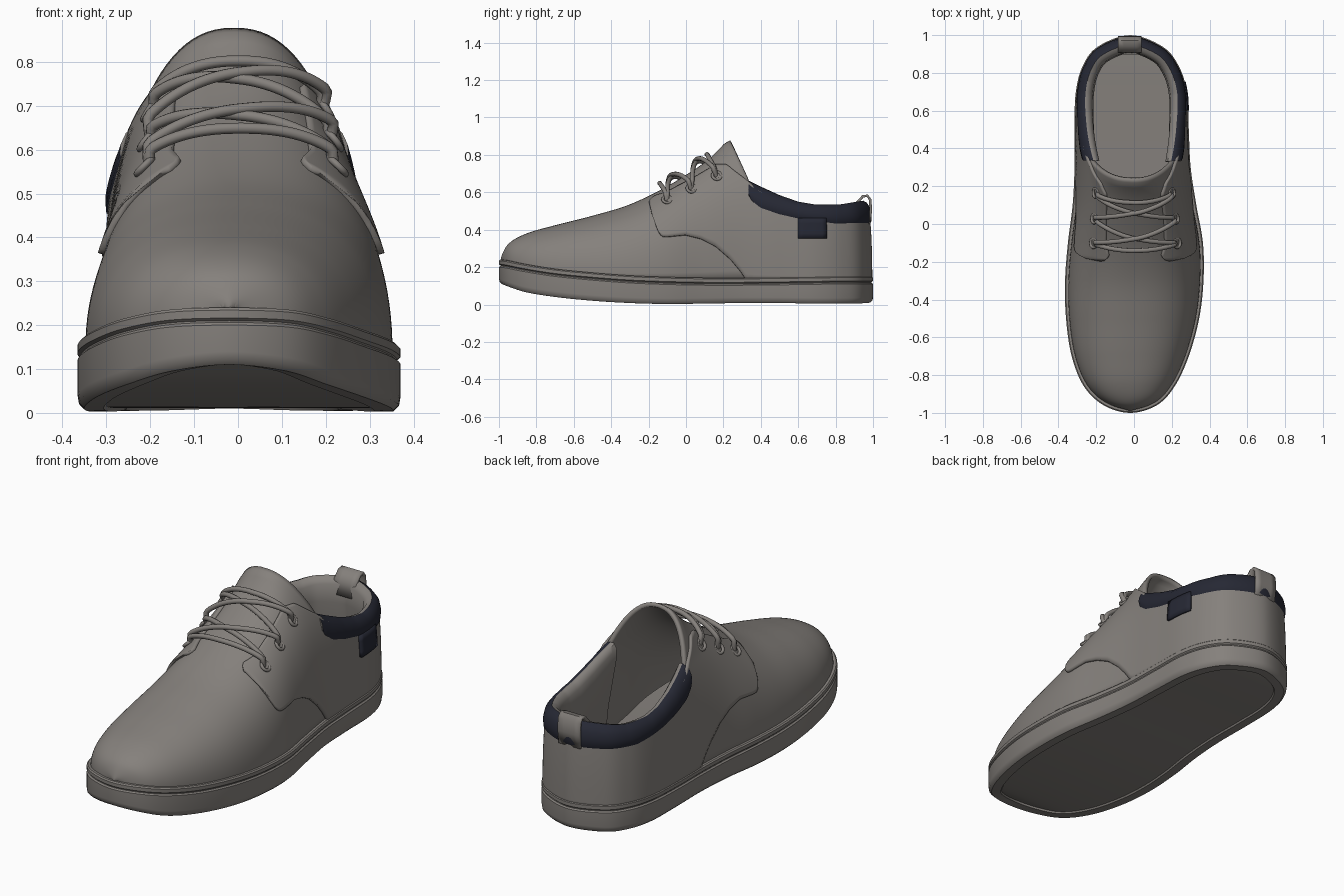
import bpy, math
from mathutils import Vector

if "Cube" in bpy.data.objects:
    bpy.data.objects.remove(bpy.data.objects["Cube"])

def material(name, rgb):
    m = bpy.data.materials.new(name)
    m.diffuse_color = (*rgb, 1)
    m.use_nodes = True
    m.node_tree.nodes["Principled BSDF"].inputs["Base Color"].default_value = m.diffuse_color
    return m

GREY = material("warm_grey", (0.235, 0.218, 0.202))
NAVY = material("dark_navy", (0.019, 0.021, 0.034))

# Stations toe to heel: y, left x, right x, crown height, sole bottom, sole top
ROWS = [(-1, -.02, -.02, .25, .11, .24), (-.96, -.16, .12, .325, .095, .235),
        (-.86, -.265, .215, .38, .065, .215), (-.7, -.33, .29, .425, .04, .19),
        (-.5, -.36, .345, .475, .02, .17), (-.3, -.365, .368, .535, .008, .155),
        (-.1, -.35, .365, .63, .003, .147), (.1, -.325, .33, .75, .005, .143),
        (.3, -.315, .30, .86, .008, .143), (.5, -.316, .29, .95, .008, .145),
        (.7, -.308, .28, 1.05, .005, .148), (.84, -.27, .235, 1.15, .005, .15),
        (.94, -.19, .15, 1.2, .006, .15), (1, -.02, -.02, 1.2, .01, .15)]
LAST = len(ROWS) - 1
flip = lambda r: (r[0], r[2], r[1], *r[3:])
PAD = [flip(ROWS[1])] + ROWS + [flip(ROWS[-2])]
EXP = 2.3

def station(u):
    """Catmull-Rom interpolation of the station table."""
    u = min(max(u, 0), LAST)
    i = min(int(u), LAST - 1)
    t = u - i
    return [0.5 * (2*b + (c-a)*t + (2*a-5*b+4*c-d)*t*t + (3*b-a-3*c+d)*t**3)
            for a, b, c, d in zip(*PAD[i:i+4])]

def u_at(y):
    lo, hi = 0, LAST
    for _ in range(30):
        mid = (lo + hi) / 2
        lo, hi = (mid, hi) if station(mid)[0] < y else (lo, mid)
    return lo

def table(pts, y):
    if y <= pts[0][0]:
        return pts[0][1]
    for (a, p), (b, q) in zip(pts, pts[1:]):
        if y <= b:
            return p + (q - p) * (y - a) / (b - a)
    return pts[-1][1]

def outline(u, side, off=0):
    """Plan point of the sole edge and its outward direction."""
    k = 2 if side > 0 else 1
    s, a, b = station(u), station(u - .02), station(u + .02)
    n = Vector(((b[0] - a[0]) * side, -(b[k] - a[k]) * side, 0)).normalized()
    return Vector((s[k], s[0], 0)) + n * off, n

def theta(u, z):
    s = station(u)
    z0 = s[5] - .02
    rel = min(max((z - z0) / (s[3] - z0), 0), 1)
    return math.asin(rel ** (EXP / 2))

def skin(u, side, th, off=0, flat=False):
    """Point and normal on the upper: th runs from the sole edge (0) to the crown."""
    s = station(u)
    base, n = outline(u, side, -.018)
    spine = Vector(((s[1] + s[2]) / 2, min(base.y, .6), 0))
    f = max(math.cos(th), 0) ** (2 / EXP)
    rel = math.sin(th) ** (2 / EXP)
    z0 = s[5] - .02
    p = spine + (base - spine) * f
    p.z = z0 + (s[3] - z0) * rel
    gx = f ** (EXP - 1) / max((base - spine).length, .01)
    gz = rel ** (EXP - 1) / max(s[3] - z0, .01)
    nv = Vector((n.x * gx, n.y * gx, gz)).normalized()
    if p.z > .66 and s[0] < .36:          # tongue end slants forward
        p.y -= (p.z - .66) * .45 * min(max((s[0] - .05) / .25, 0), 1)
    return p + (n if flat else nv) * off, nv

def build(name, verts, faces, mat=GREY, thick=0, merge=False):
    me = bpy.data.meshes.new(name)
    me.from_pydata([tuple(v) for v in verts], [], faces)
    me.materials.append(mat)
    me.shade_smooth()
    me.set_sharp_from_angle(angle=math.radians(40))
    ob = bpy.data.objects.new(name, me)
    bpy.context.collection.objects.link(ob)
    if merge:
        ob.modifiers.new("weld", 'WELD').merge_threshold = .0015
    if thick:
        m = ob.modifiers.new("thickness", 'SOLIDIFY')
        m.thickness, m.offset = thick, 0
    return ob

def grid(name, rows, closed=False, extra=(), **kw):
    m, n = len(rows[0]), len(rows)
    faces = [(i*m+j, (i+1) % n*m+j, (i+1) % n*m+j+1, i*m+j+1)
             for i in range(n if closed else n - 1) for j in range(m - 1)]
    return build(name, [p for r in rows for p in r], faces + list(extra), **kw)

def span(a, b, n):
    return [a + (b - a) * i / n for i in range(n + 1)]

def around(u0, n):
    """Columns from the right side round the heel to the left side."""
    us = span(u0, LAST, n)
    return [(u, 1) for u in us] + [(u, -1) for u in us[-2::-1]]

# Sole: moulded profile swept round the outline, flat tread recessed below
N = 90
us = span(0, LAST, N)
loop = [(u, 1) for u in us] + [(u, -1) for u in us[-2:0:-1]]

def sole_column(u, side):
    s = station(u)
    b, t = s[4], s[5]
    prof = [(-.065, b + .008), (-.06, b), (-.015, b), (-.003, b + .012), (0, b + .03),
            (0, t - .04), (-.007, t - .034), (-.007, t - .03), (0, t - .024),
            (0, t - .006), (-.006, t), (-.04, t)]
    return [outline(u, side, o)[0] + Vector((0, 0, z)) for o, z in prof]

def caps(m, j):
    """Strip of quads joining the right and left halves of a loop."""
    total, out = 2 * N, []
    for i in range(N):
        a, b, c, d = i, i + 1, (total - i - 1) % total, (total - i) % total
        f = list(dict.fromkeys([a, d, c, b]))
        if len(f) > 2:
            out.append([k * m + j for k in f])
    return out

grid("sole", [sole_column(u, s) for u, s in loop], closed=True, extra=caps(12, 0))

# Insole
build("insole", [outline(u, s, -.06)[0] + Vector((0, 0, station(u)[5] + .03)) for u, s in loop],
      [f[::-1] for f in caps(1, 0)])

# Vamp and tongue: arched sections from toe to opening
rows = []
for u in span(0, u_at(.34), 80):
    rows.append([skin(u, 1 if a >= 0 else -1, math.pi/2 - abs(a), -.01)[0]
                 for a in span(-math.pi/2, math.pi/2, 56)])
grid("vamp_and_tongue", rows, thick=.02, merge=True)

# Quarters: raised panel from the lace facing round the heel
LOW = [(-.19, .54), (-.18, .48), (-.155, .40), (-.13, .362), (-.1, .36), (0, .37),
       (.08, .35), (.16, .31), (.24, .24), (.29, .18), (.33, .12)]
HIGH = [(-.19, .55), (-.17, .57), (-.1, .593), (0, .645), (.1, .70), (.18, .742), (.25, .745),
        (.34, .65), (.5, .57), (.7, .51), (.9, .51), (1, .53)]
rows = []
for u, s in around(u_at(-.19), 110):
    y = station(u)[0]
    lo, hi = theta(u, table(LOW, y)), theta(u, table(HIGH, y) - (.02 if y > .36 else 0))
    rows.append([skin(u, s, t, .004)[0] for t in span(lo, hi, 22)])
grid("quarters", rows, thick=.02)

# Padded collar: navy outside, grey lining rolled inside down to the insole
EDGE = [(.33, .59), (.35, .55), (.4, .51), (.5, .477), (.6, .455), (.8, .428), (1, .43)]
RIM = [(.33, .665), (.4, .63), (.5, .585), (.6, .55), (.7, .535), (.85, .535), (1, .555)]
rows = []
for u, s in around(u_at(.335), 70):
    y = station(u)[0]
    a, b = table(EDGE, y), table(RIM, y)
    d = b - a
    prof = [(a, .01), (a + .12*d, .019), (a + .4*d, .023), (a + .7*d, .019), (a + .92*d, .004),
            (b, -.014), (b - .006, -.035), (b - .03, -.055), (a, -.068), (.32, -.06), (.17, -.05)]
    rows.append([skin(u, s, theta(u, z), o, True)[0] for z, o in prof])
m = len(rows[0])
collar = grid("padded_collar", rows,
              extra=[list(range(m)), [(len(rows)-1)*m + j for j in range(m)][::-1]])
collar.data.materials.append(NAVY)
for f in collar.data.polygons:
    f.material_index = 1 if len(f.vertices) == 4 and f.index % (m - 1) < 5 else 0

# Heel pull tab looped over the collar
tab = [(.978, .43), (.988, .5), (.985, .56), (.97, .582), (.945, .578), (.915, .545), (.905, .47)]
grid("heel_pull_tab", [[Vector((x, y, z)) for y, z in tab] for x in span(-.085, .04, 4)], thick=.014)

# Side tag on the right
grid("side_tag", [[skin(u_at(y), 1, theta(u_at(y), z), .02)[0] for z in span(.352, .46, 4)]
                  for y in span(.6, .755, 6)], mat=NAVY, thick=.014)

# Eyelets
HOLES = [(-.1, .55), (.03, .61), (.17, .68)]
for i, (y, z) in enumerate(HOLES):
    for s in (1, -1):
        u = u_at(y)
        p, n = skin(u, s, theta(u, z), .016)
        bpy.ops.mesh.primitive_torus_add(major_radius=.024, minor_radius=.008, major_segments=24,
                                         minor_segments=8, location=p,
                                         rotation=n.to_track_quat('Z', 'Y').to_euler())
        ob = bpy.context.object
        ob.name = f"eyelet_{i}_{'right' if s > 0 else 'left'}"
        ob.data.materials.append(GREY)
        ob.data.shade_smooth()

# Laces: one straight bar, then crossing pairs arched over the tongue
def lace(name, left, right, lift):
    (ya, za), (yb, zb) = HOLES[left], HOLES[right]
    fa = -(math.pi/2 - theta(u_at(ya), za))
    fb = math.pi/2 - theta(u_at(yb), zb)
    cu = bpy.data.curves.new(name, 'CURVE')
    cu.dimensions, cu.bevel_depth, cu.bevel_resolution, cu.use_fill_caps = '3D', .0125, 3, True
    sp = cu.splines.new('POLY')
    ks = span(0, 1, 40)
    sp.points.add(40)
    for pt, k in zip(sp.points, ks):
        w = math.sin(math.pi * k)
        u = u_at(ya + (yb - ya) * k - .04 * w)
        a = fa + (fb - fa) * k
        p = skin(u, 1 if a >= 0 else -1, math.pi/2 - abs(a), lift * min(1, 4 * w))[0]
        pt.co = (*p, 1)
    sp.use_smooth = True
    cu.materials.append(GREY)
    bpy.context.collection.objects.link(bpy.data.objects.new(name, cu))

lace("lace_bar", 0, 0, .04)
for i in (1, 2):
    lace(f"lace_cross_{i}_a", i, i - 1, .035)
    lace(f"lace_cross_{i}_b", i - 1, i, .05)
lace("lace_top_bar", 2, 2, .035)
